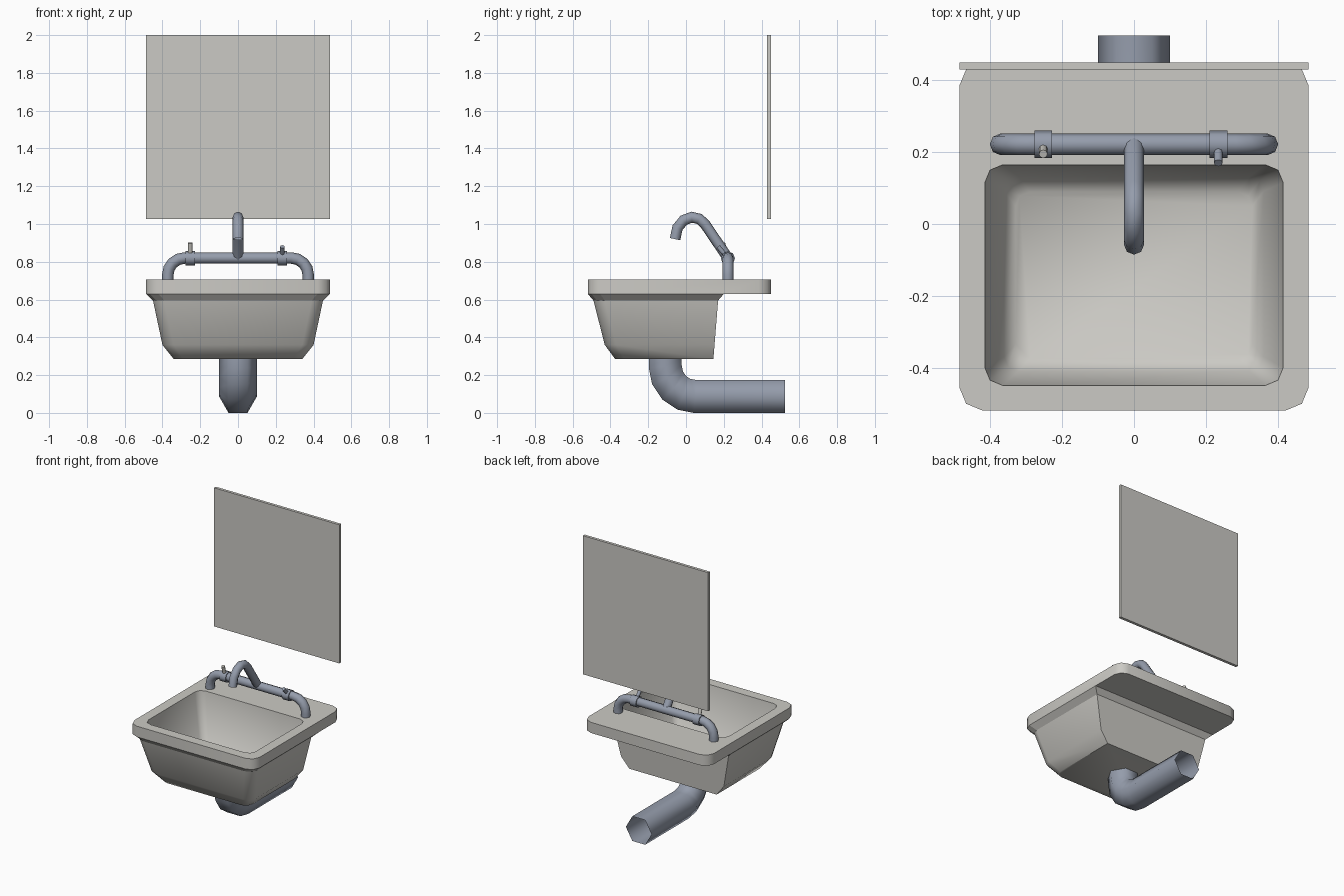
import bpy, bmesh, math
from mathutils import Vector

if "Cube" in bpy.data.objects:
    bpy.data.objects.remove(bpy.data.objects["Cube"])


def material(name, rgb):
    m = bpy.data.materials.new(name)
    m.diffuse_color = (*rgb, 1)
    m.use_nodes = True
    m.node_tree.nodes["Principled BSDF"].inputs["Base Color"].default_value = m.diffuse_color
    return m


CERAMIC = material("warm_white_ceramic", (0.60, 0.59, 0.555))
METAL = material("blue_grey_metal", (0.30, 0.335, 0.41))


def finish(bm, name, mat, angle, sharp=lambda e: False):
    bmesh.ops.recalc_face_normals(bm, faces=bm.faces)
    for f in bm.faces:
        f.smooth = True
    for e in bm.edges:
        e.smooth = e.calc_face_angle(0) < math.radians(angle) and not sharp(e)
    me = bpy.data.meshes.new(name)
    bm.to_mesh(me)
    bm.free()
    me.materials.append(mat)
    ob = bpy.data.objects.new(name, me)
    bpy.context.collection.objects.link(ob)
    return ob


def bridge(bm, loops):
    for a, b in zip(loops, loops[1:]):
        n = len(a)
        for i in range(n):
            j = (i + 1) % n
            bm.faces.new((a[i], a[j], b[j], b[i]))


def tube(name, path, r, n, normal, mat=METAL, caps=False):
    """Mitred tube along a path lying in the plane with the given normal."""
    pts = [Vector(p) for p in path]
    nor = Vector(normal)
    bm = bmesh.new()
    loops = []
    for i, p in enumerate(pts):
        d0 = (p - pts[i - 1]).normalized() if i else (pts[1] - p).normalized()
        d1 = (pts[i + 1] - p).normalized() if i < len(pts) - 1 else d0
        t = (d0 + d1).normalized()
        side = t.cross(nor) / max(t.dot(d0), 0.5)
        loops.append([bm.verts.new(p + r * (math.cos(a) * nor + math.sin(a) * side))
                      for a in (2 * math.pi * k / n for k in range(n))])
    bridge(bm, loops)
    if caps:
        bm.faces.new(loops[0])
        bm.faces.new(loops[-1])
    return finish(bm, name, mat, 65)


def ring(bm, w, y0, y1, z, rf, rb):
    """Rectangle with chamfer-rounded corners, rf at the front and rb at the back."""
    out = []
    for cx, cy, r, a0 in ((w, y0, rf, -90), (w, y1, rb, 0), (-w, y1, rb, 90), (-w, y0, rf, 180)):
        ox = cx - math.copysign(r, cx)
        oy = cy + (r if cy == y0 else -r)
        for k in range(3):
            a = math.radians(a0 + 45 * k)
            out.append(bm.verts.new((ox + r * math.cos(a), oy + r * math.sin(a), z)))
    return out


# Basin: inner floor, walls, rim, underside and outer bowl
bm = bmesh.new()
rings = [ring(bm, *s) for s in (
    (0.33, -0.375, 0.09, 0.325, 0.04, 0.04),
    (0.362, -0.41, 0.132, 0.36, 0.04, 0.04),
    (0.416, -0.45, 0.165, 0.705, 0.05, 0.05),
    (0.487, -0.52, 0.45, 0.705, 0.065, 0.065),
    (0.487, -0.52, 0.45, 0.63, 0.065, 0.065),
    (0.487, -0.52, 0.20, 0.63, 0.065, 0.0),
    (0.45, -0.49, 0.17, 0.595, 0.06, 0.0),
    (0.40, -0.43, 0.151, 0.36, 0.06, 0.0),
    (0.34, -0.375, 0.145, 0.285, 0.05, 0.0))]
bridge(bm, rings)
bm.faces.new(rings[0])
bm.faces.new(rings[-1])
bmesh.ops.remove_doubles(bm, verts=bm.verts, dist=1e-5)
bmesh.ops.dissolve_degenerate(bm, edges=bm.edges, dist=1e-5)
finish(bm, "basin", CERAMIC, 50,
       lambda e: all(0.59 < v.co.z < 0.64 for v in e.verts))

# Mirror panel
bm = bmesh.new()
bmesh.ops.create_cube(bm, size=1)
for v in bm.verts:
    v.co = (v.co.x * 0.974, 0.44 + v.co.y * 0.02, 1.513 + v.co.z * 0.974)
finish(bm, "mirror_panel", CERAMIC, 30)

# Drain pipe: hexagonal elbow running to the back
drain = [(0, -0.11, 0.29)]
for k in range(5):
    a = math.radians(22.5 * k)
    drain.append((0, 0.05 - 0.16 * math.cos(a), 0.2466 - 0.16 * math.sin(a)))
tube("drain_pipe", drain + [(0, 0.525, 0.0866)], 0.1, 6, (1, 0, 0))

# Water supply pipe with a bend down at each end
half = [(0.372, 0.222, 0.70)]
for k in range(5):
    a = math.radians(22.5 * k)
    half.append((0.282 + 0.09 * math.cos(a), 0.222, 0.73 + 0.09 * math.sin(a)))
tube("supply_pipe", half + [(-x, y, z) for x, y, z in reversed(half)], 0.03, 8, (0, 1, 0))

# Spout
spout = [(0.222, 0.82), (0.10, 1.0), (0.07, 1.027), (0.03, 1.036), (-0.012, 1.02),
         (-0.045, 0.98), (-0.058, 0.92)]
tube("spout", [(0, y, z) for y, z in spout], 0.028, 8, (1, 0, 0))

# Valve collars and their handles
for side, x, tip, mat in (("left", -0.253, (0.195, 0.90), CERAMIC),
                          ("right", 0.235, (0.17, 0.88), METAL)):
    tube(side + "_collar", [(x - 0.025, 0.222, 0.818), (x + 0.025, 0.222, 0.818)],
         0.038, 8, (0, 1, 0), caps=True)
    tube(side + "_handle", [(x, 0.217, 0.825), (x, *tip)], 0.012, 8, (1, 0, 0), mat, True)
